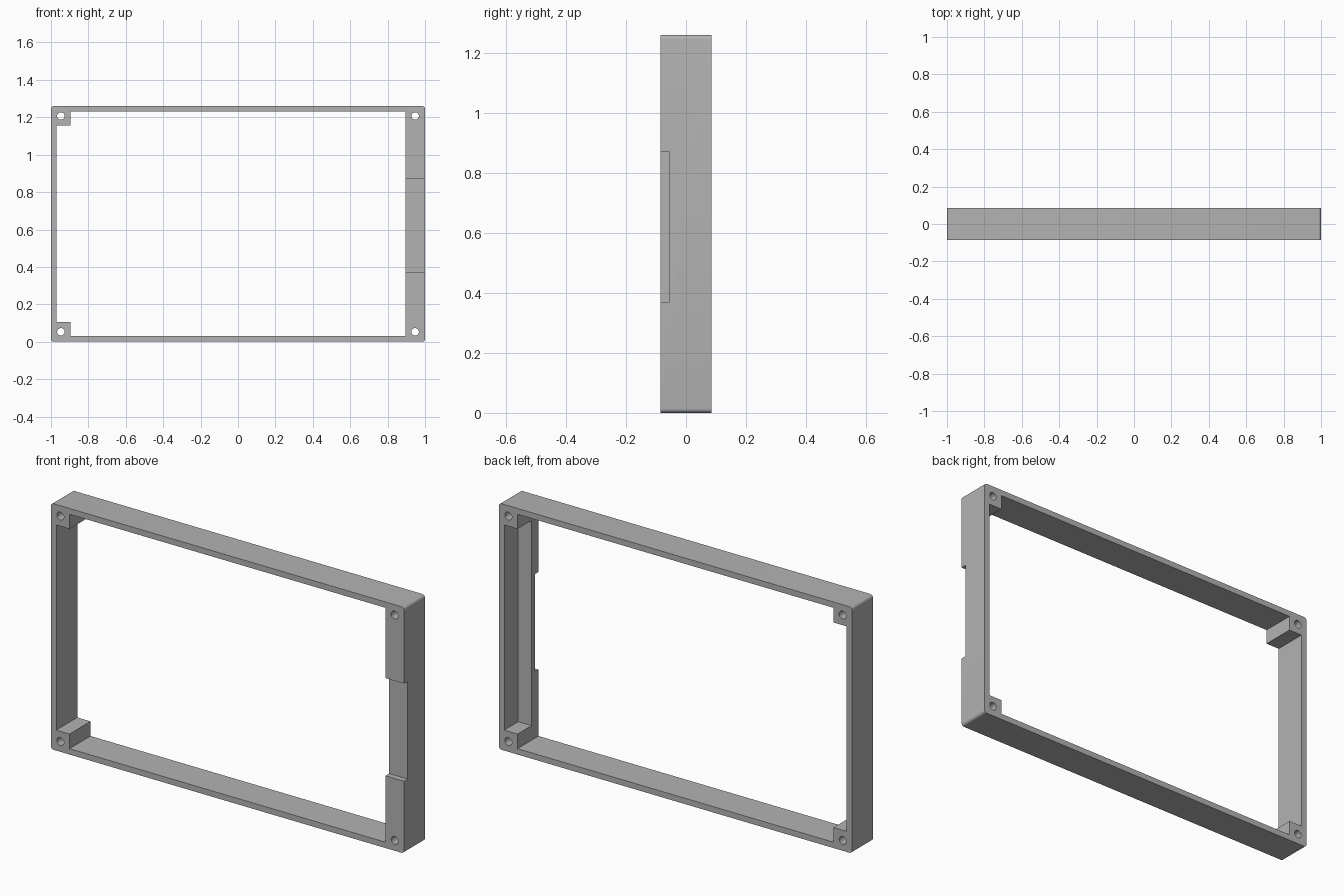
import bpy
import bmesh

if "Cube" in bpy.data.objects:
    bpy.data.objects.remove(bpy.data.objects["Cube"], do_unlink=True)

HALF_Y, HEIGHT, WALL = 0.085, 1.26, 0.03
POST = 0.105            # corner post size
HOLE = 0.053            # hole distance from the outer edges
RIM_BACK = -0.028       # back of the wide front rim on the left side

grey = bpy.data.materials.new("plain_grey")
grey.use_nodes = True
colour = (0.45, 0.45, 0.45, 1)
grey.diffuse_color = colour
grey.node_tree.nodes["Principled BSDF"].inputs["Base Color"].default_value = colour


def box(name, x0, x1, y0, y1, z0, z1):
    """Box between two corners."""
    bm = bmesh.new()
    bmesh.ops.create_cube(bm, size=1)
    for v in bm.verts:
        v.co = (x1 if v.co.x > 0 else x0,
                y1 if v.co.y > 0 else y0,
                z1 if v.co.z > 0 else z0)
    mesh = bpy.data.meshes.new(name)
    bm.to_mesh(mesh)
    bm.free()
    obj = bpy.data.objects.new(name, mesh)
    bpy.context.collection.objects.link(obj)
    return obj


def cut(target, cutter):
    """Subtract the cutter, then discard it."""
    cutter.hide_render = True
    mod = target.modifiers.new("cut", "BOOLEAN")
    mod.operation = "DIFFERENCE"
    mod.solver = "EXACT"
    mod.object = cutter
    bpy.context.view_layer.objects.active = target
    bpy.ops.object.modifier_apply(modifier=mod.name)
    bpy.data.objects.remove(cutter, do_unlink=True)


# Outer block with rounded corner edges
frame = box("frame", -1, 1, -HALF_Y, HALF_Y, 0, HEIGHT)
bm = bmesh.new()
bm.from_mesh(frame.data)
corners = [e for e in bm.edges
           if abs(e.verts[0].co.y - e.verts[1].co.y) > HALF_Y]
bmesh.ops.bevel(bm, geom=corners, offset=0.015, segments=6,
                profile=0.5, affect="EDGES")
bm.to_mesh(frame.data)
bm.free()

# Opening: tall middle, side pocket on the right, pocket behind the left rim
inner = 1 - POST
cut(frame, box("opening", -inner, inner, -1, 1, WALL, HEIGHT - WALL))
cut(frame, box("right_pocket", WALL - 1, 0, -1, 1, POST, HEIGHT - POST))
cut(frame, box("left_pocket", 0, 1 - WALL, RIM_BACK, 1, POST, HEIGHT - POST))

# Shallow notch across the front of the left side
cut(frame, box("notch", 0.8, 1.2, -1, -0.055, 0.37, 0.87))

# Screw holes through the corner posts
for x in (HOLE - 1, 1 - HOLE):
    for z in (HOLE, HEIGHT - HOLE):
        bpy.ops.mesh.primitive_cylinder_add(
            vertices=32, radius=0.02, depth=1,
            location=(x, 0, z), rotation=(1.5708, 0, 0))
        cut(frame, bpy.context.object)

# Finish
frame.data.materials.clear()
frame.data.materials.append(grey)
bpy.ops.object.select_all(action="DESELECT")
frame.select_set(True)
bpy.context.view_layer.objects.active = frame
bpy.ops.object.shade_smooth_by_angle()
